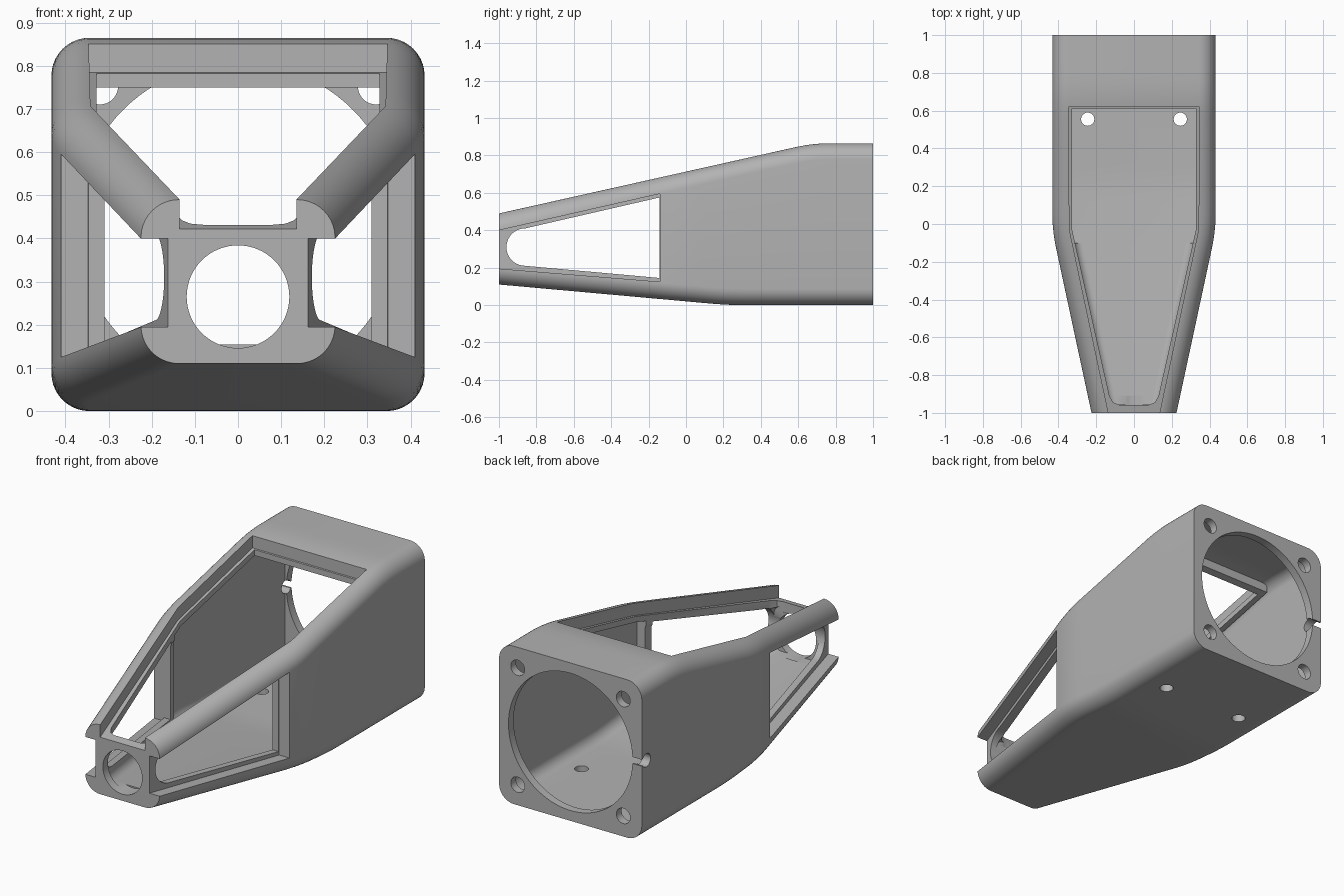
import bpy, bmesh, math
from mathutils import Matrix

cube = bpy.data.objects.get("Cube")
if cube:
    bpy.data.objects.remove(cube, do_unlink=True)

grey = bpy.data.materials.new("plain_grey")
grey.use_nodes = True
COLOUR = (0.45, 0.45, 0.45, 1)
grey.diffuse_color = COLOUR
grey.node_tree.nodes["Principled BSDF"].inputs["Base Color"].default_value = COLOUR
MID = 0.4325  # half width, and centre height of the square end


# Envelope of the housing along its length
def soft_min(a, b, k=0.02):
    h = max(k - abs(a - b), 0) / k
    return min(a, b) - h * h * k / 4


def top_line(y):
    return 0.49 + 0.2235 * (y + 1)


def side_line(y):
    return 0.225 + 0.215 * (y + 1)


def half_width(y):
    return soft_min(side_line(y), MID)


def top(y):
    return soft_min(top_line(y), 2 * MID)


def bottom(y):
    return -soft_min(0.09 * (y + 1) - 0.11, 0, 0.008)


# Mesh helpers
def make(name, bm):
    bmesh.ops.recalc_face_normals(bm, faces=bm.faces)
    mesh = bpy.data.meshes.new(name)
    bm.to_mesh(mesh)
    bm.free()
    obj = bpy.data.objects.new(name, mesh)
    bpy.context.collection.objects.link(obj)
    mesh.materials.append(grey)
    return obj


def skin(name, rings):
    bm = bmesh.new()
    loops = [[bm.verts.new(p) for p in ring] for ring in rings]
    for a, b in zip(loops, loops[1:]):
        n = len(a)
        for i in range(n):
            j = (i + 1) % n
            bm.faces.new((a[i], a[j], b[j], b[i]))
    bm.faces.new(loops[0])
    bm.faces.new(loops[-1])
    return make(name, bm)


def rounded_section(y, side, roof, floor, r, steps=10):
    w, z0, z1 = half_width(y) - side, bottom(y) + floor, top(y) - roof
    ring = []
    corners = ((w - r, z1 - r), (r - w, z1 - r), (r - w, z0 + r), (w - r, z0 + r))
    for q, (cx, cz) in enumerate(corners):
        for i in range(steps + 1):
            a = math.pi / 2 * (q + i / steps)
            ring.append((cx + r * math.cos(a), y, cz + r * math.sin(a)))
    return ring


def housing_loft(name, y0, y1, side, roof, floor, r, count=40):
    ys = [y0 + (y1 - y0) * i / count for i in range(count + 1)]
    return skin(name, [rounded_section(y, side, roof, floor, r) for y in ys])


def cylinder(name, radius, length, centre, axis, segments=64):
    bm = bmesh.new()
    turn = {"X": Matrix.Rotation(math.pi / 2, 4, "Y"),
            "Y": Matrix.Rotation(math.pi / 2, 4, "X"), "Z": Matrix()}[axis]
    bmesh.ops.create_cone(bm, cap_ends=True, segments=segments, radius1=radius,
                          radius2=radius, depth=length,
                          matrix=Matrix.Translation(centre) @ turn)
    return make(name, bm)


def cut(target, cutter):
    mod = target.modifiers.new("cut", "BOOLEAN")
    mod.operation = "DIFFERENCE"
    mod.solver = "EXACT"
    mod.object = cutter
    bpy.context.view_layer.objects.active = target
    bpy.ops.object.modifier_apply(modifier=mod.name)
    bpy.data.objects.remove(cutter, do_unlink=True)


def arc(cy, cz, ry, rz, steps=20):
    return [(cy - ry * math.sin(math.pi * i / steps), cz + rz * math.cos(math.pi * i / steps))
            for i in range(steps + 1)]


# Outer housing
body = housing_loft("tapered_housing", -1, 1, 0, 0, 0, 0.088)

# Rear chamber with thin walls, leaving a thick rim under the top opening
chamber = housing_loft("rear_chamber", -0.10, 0.955, 0.05, 0.05, 0.05, 0.06)
profile = [(-0.3, top_line(-0.3) - 0.1), (0.65, top_line(0.65) - 0.1), (0.65, 1.1), (-0.3, 1.1)]
cut(chamber, skin("top_rim", [[(x, y, z) for y, z in profile] for x in (-0.36, 0.36)]))
cut(body, chamber)

# Main cavity inside the thicker rails
cut(body, housing_loft("main_cavity", -0.955, 0.95, 0.1, 0.1, 0.052, 0.045))

# Side windows: shallow panel seat on each side, then the opening
for s in (-1, 1):
    seat = [(-1.1, 0.377), (-0.14, 0.595), (-0.14, 0.125), (-1.1, 0.203)]
    inner = [(s * (side_line(y) - 0.0625), y, z) for y, z in seat]
    outer = [(s * 0.6, y, z) for y, z in seat]
    cut(body, skin("side_seat", [inner, outer]))
window = [(-0.143, 0.575)] + arc(-0.86, 0.31, 0.10, 0.10) + [(-0.143, 0.145)]
cut(body, skin("side_window", [[(x, y, z) for y, z in window] for x in (-0.6, 0.6)]))

# Top opening: panel seat open at the front, then the narrower opening
half = [(0.114, -1.1), (0.342, -0.03), (0.346, 0.62)]
outline = half + [(-x, y) for x, y in reversed(half)]
cut(body, skin("top_seat", [[(x, y, top_line(y) - 0.068) for x, y in outline],
                            [(x, y, 1.2) for x, y in outline]]))
half = [(0.08, -0.957), (0.11, -0.945), (0.13, -0.91), (0.328, -0.03), (0.328, 0.612)]
outline = half + [(-x, y) for x, y in reversed(half)]
cut(body, skin("top_opening", [[(x, y, z) for x, y in outline] for z in (0.375, 1.2)]))

# Round openings at both ends
cut(body, cylinder("front_hole", 0.119, 0.2, (0, -1.01, 0.265), "Y"))
cut(body, cylinder("rear_hole", 0.376, 0.2, (0, 1.03, MID), "Y", 96))

# Corner screw holes and floor screw holes
for sx in (-1, 1):
    for sz in (-1, 1):
        cut(body, cylinder("rear_screw_hole", 0.042, 0.2, (sx * 0.32, 1.01, MID + sz * 0.32), "Y", 32))
    cut(body, cylinder("floor_screw_hole", 0.035, 0.2, (sx * 0.245, 0.555, 0), "Z", 32))

# Cable notch in one side wall, open to the rear
cut(body, cylinder("cable_hole", 0.036, 0.2, (-0.43, 0.96, MID), "X", 32))
slot = [(0.96, MID - 0.018), (1.1, MID - 0.018), (1.1, MID + 0.018), (0.96, MID + 0.018)]
cut(body, skin("cable_slot", [[(x, y, z) for y, z in slot] for x in (-0.53, -0.33)]))

# Shading
bpy.ops.object.select_all(action="DESELECT")
body.select_set(True)
bpy.context.view_layer.objects.active = body
bpy.ops.object.shade_smooth_by_angle(angle=math.radians(30))
